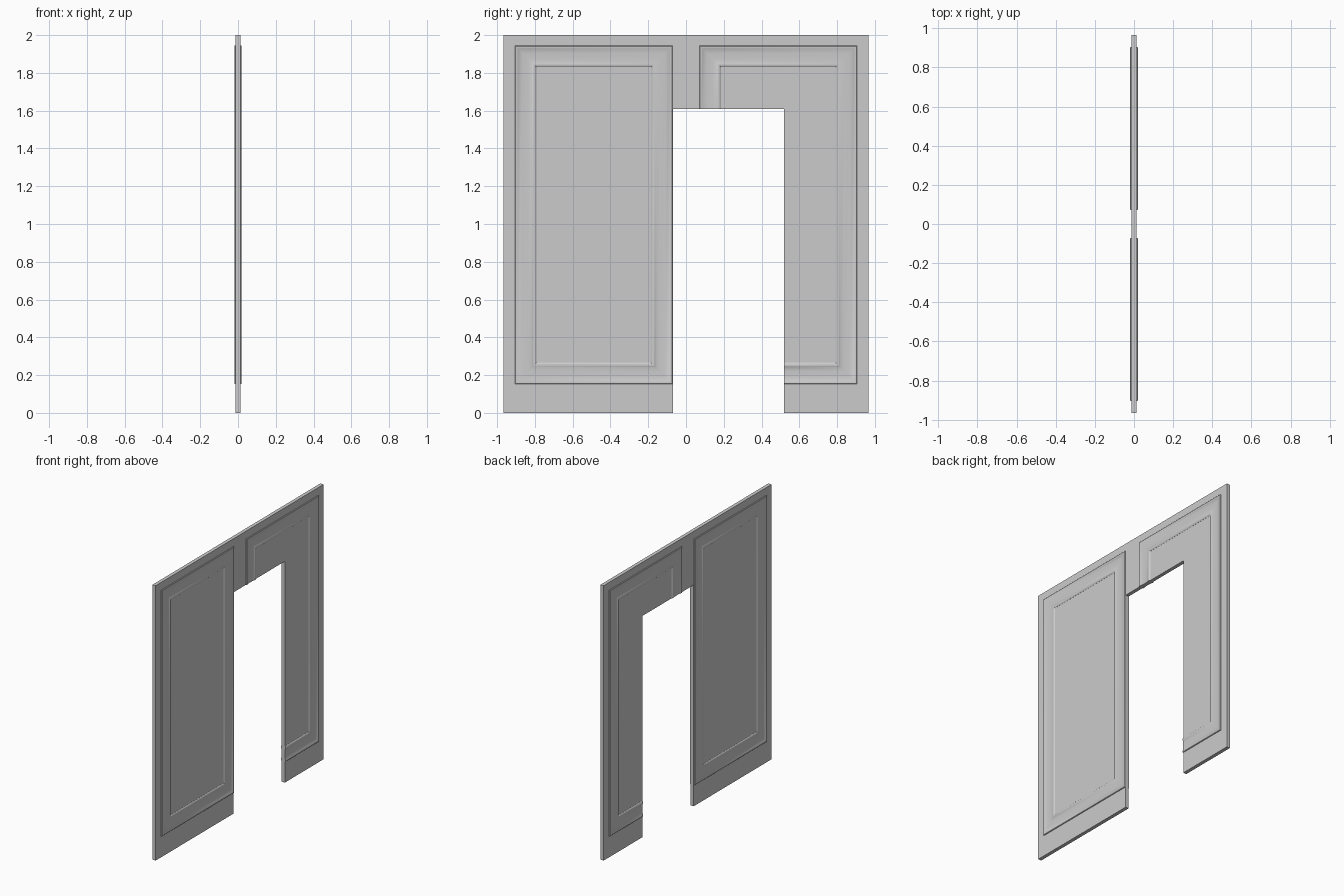
import bpy, bmesh

if "Cube" in bpy.data.objects:
    bpy.data.objects.remove(bpy.data.objects["Cube"])

T = 0.013                      # half thickness of the wall
Y0, Y1, ZD = -0.07, 0.52, 1.61  # doorway opening

# moulding section: (inset from outer edge, x height)
PROFILE = [(0, 0.010), (0, 0.017), (0.003, 0.0195), (0.010, 0.0195), (0.015, 0.0165),
           (0.04, 0.0142), (0.07, 0.0142), (0.088, 0.0158), (0.092, 0.0185),
           (0.096, 0.0195), (0.104, 0.0195), (0.108, 0.017), (0.113, 0.0135), (0.113, 0.010)]


def finish(bm, name):
    bmesh.ops.recalc_face_normals(bm, faces=bm.faces)
    me = bpy.data.meshes.new(name)
    bm.to_mesh(me)
    bm.free()
    ob = bpy.data.objects.new(name, me)
    bpy.context.collection.objects.link(ob)
    bpy.ops.object.select_all(action='DESELECT')
    ob.select_set(True)
    bpy.context.view_layer.objects.active = ob
    bpy.ops.object.shade_smooth_by_angle(angle=0.6)
    return ob


def moulding(name, path, closed, side):
    """Sweep the profile; path entries are (y, z, inward dy, inward dz)."""
    bm = bmesh.new()
    rings = [[bm.verts.new((side * h, y + dy * d, z + dz * d)) for d, h in PROFILE]
             for y, z, dy, dz in path]
    n = len(PROFILE)
    pairs = list(zip(rings, rings[1:]))
    if closed:
        pairs.append((rings[-1], rings[0]))
    else:
        bm.faces.new(rings[0])
        bm.faces.new(rings[-1])
    for a, b in pairs:
        for i in range(n):
            j = (i + 1) % n
            bm.faces.new((a[i], a[j], b[j], b[i]))
    finish(bm, name)


# wall slab with doorway notch
bm = bmesh.new()
outline = [(-0.965, 0), (Y0, 0), (Y0, ZD), (Y1, ZD), (Y1, 0), (0.965, 0), (0.965, 2), (-0.965, 2)]
face = bm.faces.new([bm.verts.new((-T, y, z)) for y, z in outline])
ext = bmesh.ops.extrude_face_region(bm, geom=[face])
bmesh.ops.translate(bm, vec=(2 * T, 0, 0),
                    verts=[v for v in ext['geom'] if isinstance(v, bmesh.types.BMVert)])
finish(bm, "wall_slab")

# raised panel frames on both faces; the right one is cut off by the doorway
zb, zt = 0.153, 1.944
for side, tag in ((1, "right_face"), (-1, "left_face")):
    moulding("full_panel_frame_" + tag,
             [(-0.905, zb, 1, 1), (-0.905, zt, 1, -1), (-0.072, zt, -1, -1), (-0.072, zb, -1, 1)],
             True, side)
    moulding("cut_panel_frame_" + tag,
             [(0.072, ZD, 1, 0), (0.072, zt, 1, -1), (0.905, zt, -1, -1),
              (0.905, zb, -1, 1), (Y1, zb, 0, 1)],
             False, side)
